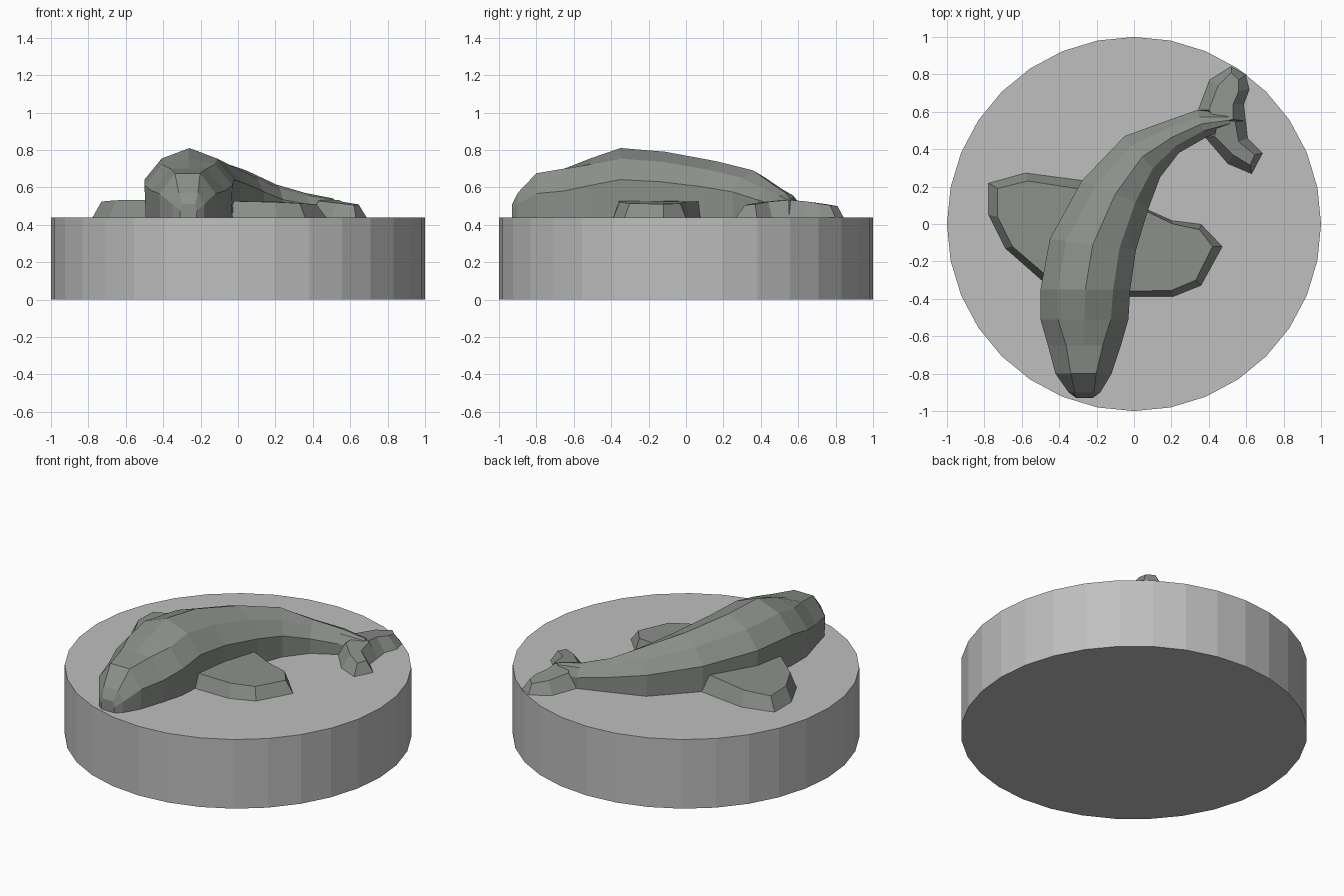
import bpy, bmesh, math
from mathutils import Vector

FLOOR = 0.435  # underside of the animal, just inside the base top


def colour(name, rgb):
    m = bpy.data.materials.new(name)
    m.diffuse_color = (*rgb, 1)
    return m


stone = colour("pale grey", (0.52, 0.52, 0.52))
skin = colour("grey green", (0.26, 0.28, 0.255))


def finish(name, bm, mat):
    bmesh.ops.recalc_face_normals(bm, faces=bm.faces)
    me = bpy.data.meshes.new(name)
    bm.to_mesh(me)
    bm.free()
    me.materials.append(mat)
    ob = bpy.data.objects.new(name, me)
    bpy.context.collection.objects.link(ob)
    return ob


def loft(name, rings, mat):
    bm = bmesh.new()
    rows = [[bm.verts.new(p) for p in ring] for ring in rings]
    n = len(rows[0])
    for a, b in zip(rows, rows[1:]):
        for i in range(n):
            j = (i + 1) % n
            bm.faces.new((a[i], a[j], b[j], b[i]))
    bm.faces.new(rows[0])
    bm.faces.new(rows[-1])
    return finish(name, bm, mat)


# Round base
circle = [(math.cos(i * math.tau / 32), math.sin(i * math.tau / 32)) for i in range(32)]
loft("base", [[(x, y, z) for x, y in circle] for z in (0, 0.44)], stone)


# Body: left and right edge, top height, shoulder width and shoulder height
def body_ring(lx, ly, rx, ry, top, w, s):
    left, right = Vector((lx, ly, 0)), Vector((rx, ry, 0))
    ring = []
    for f, h in ((-0.97, 0), (-1, 0.55), (-w, s), (0, 1), (w, s), (1, 0.55), (0.97, 0)):
        p = left.lerp(right, (f + 1) / 2)
        p.z = FLOOR + (top - FLOOR) * h
        ring.append(p)
    return ring


sections = (
    (-0.31, -0.93, -0.22, -0.93, 0.51, 0.80, 1.00),
    (-0.35, -0.90, -0.18, -0.90, 0.57, 0.60, 1.00),
    (-0.42, -0.80, -0.12, -0.80, 0.675, 0.45, 1.00),
    (-0.46, -0.65, -0.07, -0.65, 0.70, 0.50, 1.00),
    (-0.50, -0.51, -0.03, -0.51, 0.755, 0.60, 0.90),
    (-0.50, -0.35, -0.02, -0.35, 0.81, 0.62, 0.85),
    (-0.45, -0.08, 0.01, -0.14, 0.79, 0.62, 0.85),
    (-0.28, 0.23, 0.08, 0.09, 0.74, 0.60, 0.85),
    (-0.05, 0.47, 0.14, 0.25, 0.69, 0.58, 0.85),
    (0.17, 0.55, 0.24, 0.38, 0.615, 0.55, 0.87),
    (0.34, 0.61, 0.38, 0.46, 0.57, 0.50, 0.90),
    (0.50, 0.59, 0.52, 0.52, 0.54, 0.50, 0.95),
)
loft("body", [body_ring(*s) for s in sections], skin)


# Fins: bevelled slabs whose top slopes from the root to the tip
def fin(name, lower, upper, root, z_root, z_tip):
    far = max(math.dist(p, root) for p in upper)
    top = [(x, y, z_root + (z_tip - z_root) * math.dist((x, y), root) / far) for x, y in upper]
    loft(name, [[(x, y, FLOOR) for x, y in lower], top], skin)


fin("left_flipper",
    ((-0.24, 0.23), (-0.58, 0.275), (-0.78, 0.22), (-0.78, 0.05), (-0.69, -0.13), (-0.44, -0.35)),
    ((-0.24, 0.18), (-0.57, 0.23), (-0.73, 0.19), (-0.73, 0.04), (-0.65, -0.12), (-0.44, -0.30)),
    (-0.33, -0.03), 0.56, 0.52)
fin("right_flipper",
    ((0.02, 0.10), (0.20, 0.02), (0.36, 0.00), (0.475, -0.12), (0.36, -0.33), (0.21, -0.39), (-0.08, -0.39)),
    ((0.02, 0.09), (0.21, -0.00), (0.35, -0.03), (0.42, -0.12), (0.33, -0.30), (0.20, -0.355), (-0.08, -0.36)),
    (-0.02, -0.15), 0.545, 0.51)
fin("rear_fluke",
    ((0.34, 0.61), (0.40, 0.77), (0.52, 0.845), (0.60, 0.80), (0.62, 0.72), (0.59, 0.64), (0.60, 0.55), (0.45, 0.52)),
    ((0.40, 0.61), (0.45, 0.74), (0.52, 0.81), (0.56, 0.77), (0.56, 0.71), (0.53, 0.64), (0.53, 0.56), (0.45, 0.54)),
    (0.48, 0.56), 0.54, 0.50)
fin("front_fluke",
    ((0.38, 0.46), (0.50, 0.32), (0.63, 0.265), (0.69, 0.38), (0.61, 0.46), (0.60, 0.55), (0.45, 0.57)),
    ((0.43, 0.47), (0.53, 0.37), (0.62, 0.315), (0.645, 0.37), (0.56, 0.44), (0.54, 0.55), (0.45, 0.55)),
    (0.48, 0.55), 0.54, 0.505)
